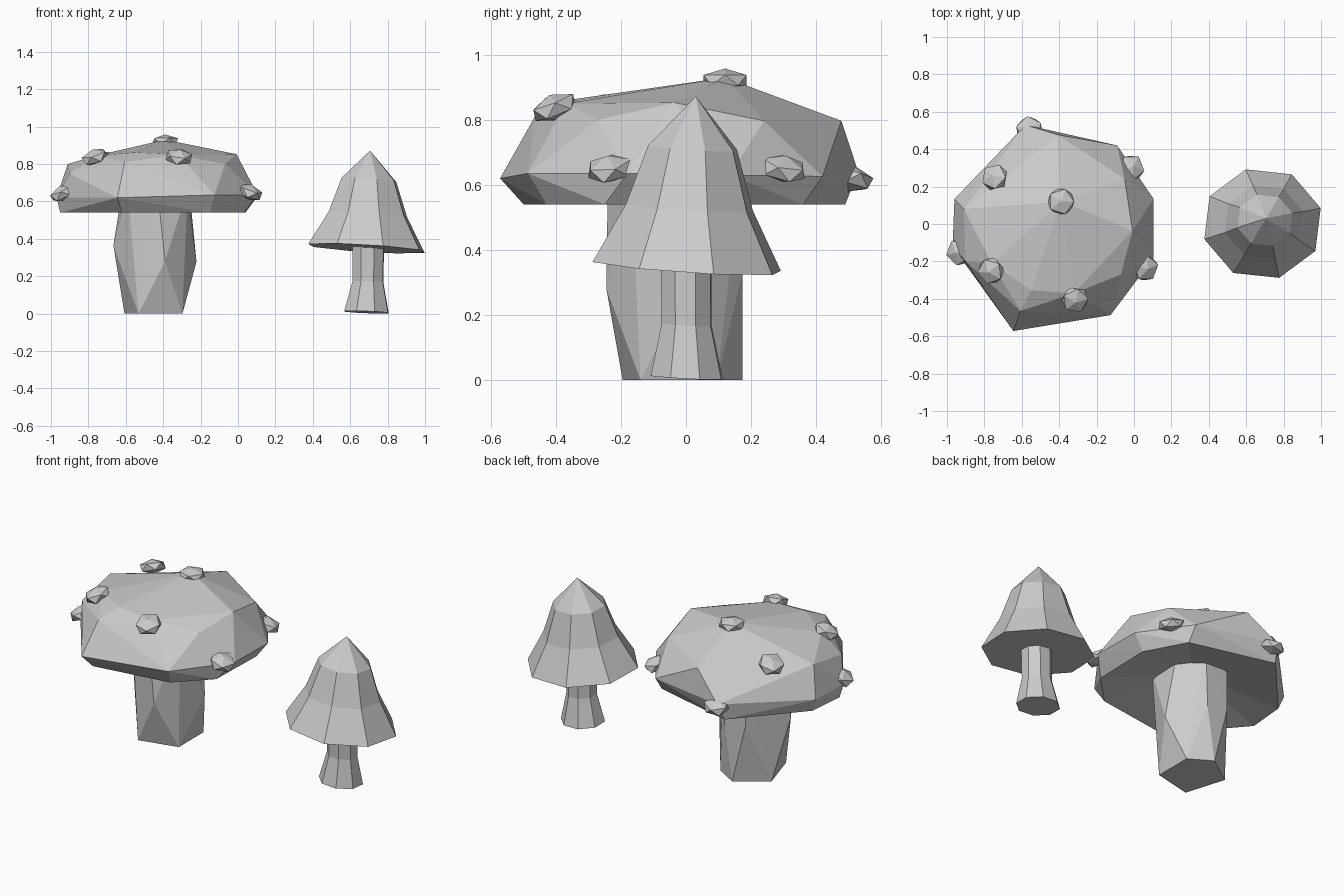
import bpy, bmesh
from math import cos, sin, pi, radians
from mathutils import Vector, Matrix

if "Cube" in bpy.data.objects:
    bpy.data.objects.remove(bpy.data.objects["Cube"])


def finish(name, bm):
    bmesh.ops.recalc_face_normals(bm, faces=bm.faces)
    me = bpy.data.meshes.new(name)
    bm.to_mesh(me)
    bm.free()
    ob = bpy.data.objects.new(name, me)
    bpy.context.collection.objects.link(ob)
    return ob


def faceted(name, pts, hollow=None):
    """Irregular faceted solid wrapped around a few corner points;
    hollow = (x, y, z) replaces the flat bottom by a fan up to that point."""
    bm = bmesh.new()
    for p in pts:
        bm.verts.new(p)
    bmesh.ops.convex_hull(bm, input=bm.verts[:])
    loose = [v for v in bm.verts if not v.link_faces]
    bmesh.ops.delete(bm, geom=loose, context='VERTS')
    if hollow:
        low = min(v.co.z for v in bm.verts) + 1e-4
        flat = [f for f in bm.faces if all(v.co.z < low for v in f.verts)]
        bmesh.ops.delete(bm, geom=flat, context='FACES')
        tip = bm.verts.new(hollow)
        for e in [e for e in bm.edges if e.is_boundary]:
            bm.faces.new((*e.verts, tip))
    return finish(name, bm)


def octagonal(name, rings, apex=None, phase=15, slope=(0, 0), stretch=(1, 1)):
    """Eight-sided loft; rings are (x, y, z, radius), slope tilts each ring."""
    bm = bmesh.new()
    loops = []
    for x, y, z, r in rings:
        loop = []
        for k in range(8):
            a = radians(phase) + k * pi / 4
            dx, dy = r * cos(a) * stretch[0], r * sin(a) * stretch[1]
            loop.append(bm.verts.new((x + dx, y + dy, z + dx * slope[0] + dy * slope[1])))
        loops.append(loop)
    for a, b in zip(loops, loops[1:]):
        for k in range(8):
            j = (k + 1) % 8
            bm.faces.new((a[k], a[j], b[j], b[k]))
    bm.faces.new(loops[0])
    if apex:
        tip = bm.verts.new(apex)
        for k in range(8):
            bm.faces.new((loops[-1][k], loops[-1][(k + 1) % 8], tip))
    else:
        bm.faces.new(loops[-1])
    return finish(name, bm)


# Large cap: hollow underside, rim and shoulder corners, peak
under = [(-.62, -.50), (-.15, -.43), (.03, -.25), (.04, .12), (-.09, .36),
         (-.60, .49), (-.93, .12), (-.95, -.11)]
rim = [(-.645, -.572, .62), (-.125, -.487, .635), (.105, -.18, .635), (.105, .134, .63),
       (-.09, .42, .626), (-.58, .53, .64), (-.96, .134, .62), (-.97, -.12, .62)]
shoulder = [(-.607, -.465, .81), (-.32, -.37, .85), (-.07, -.27, .80), (-.008, -.035, .853),
            (-.05, .24, .797), (-.41, .478, .797), (-.91, .08, .80), (-.76, -.21, .845),
            (-.90, -.2, .75), (-.55, -.355, .862)]
faceted("large_cap", [(x, y, .54) for x, y in under] + rim + shoulder + [(-.39, .12, .93)],
        hollow=(-.43, -.02, .64))

# Large stem: irregular chunky column on a five-sided foot
faceted("large_stem",
        [(x, y, 0) for x, y in [(-.532, -.195), (-.297, -.14), (-.297, .095),
                                (-.43, .174), (-.607, .05)]]
        + [(-.666, -.05, .364), (-.39, -.245, .28), (-.222, 0, .278),
           (-.38, .174, .33), (-.52, .174, .36)]
        + [(x, y, .66) for x, y in [(-.59, -.17), (-.43, -.24), (-.27, -.17),
                                    (-.26, .05), (-.37, .174), (-.52, .17), (-.62, -.02)]])

# Raised spots scattered on the large cap: position and outward tilt
spots = [(-.39, .12, .922, 0), (-.765, -.25, .838, 22), (-.315, -.405, .838, 22),
         (-.935, -.15, .645, 25), (.06, -.235, .65, 22), (-.015, .30, .65, 20),
         (-.56, .505, .62, 15), (-.745, .25, .822, 25)]
for i, (x, y, z, tilt) in enumerate(spots):
    out = Vector((x + .42, y, 0))
    axis = Vector((0, 0, 1)).cross(out)
    rot = Matrix.Rotation(radians(tilt), 4, axis) if tilt else Matrix()
    bm = bmesh.new()
    bmesh.ops.create_icosphere(bm, subdivisions=1, radius=1,
        matrix=Matrix.Translation((x, y, z)) @ rot @ Matrix.Rotation(i * .7, 4, 'Z')
        @ Matrix.Diagonal((.078, .078, .036 if i == 0 else .042, 1)))
    finish(f"cap_spot_{i + 1}", bm)

# Small pointed mushroom: slightly tilted cap and flared stem
octagonal("small_cap",
          [(.687, .002, .349, .314), (.695, .010, .53, .212), (.70, .02, .715, .148)],
          apex=(.706, .03, .872), slope=(-.06, -.065), phase=16, stretch=(1.03, .96))
octagonal("small_stem",
          [(.687, .002, .008, .124), (.695, .002, .17, .086), (.697, 0, .40, .088)],
          phase=20, slope=(-.04, -.05), stretch=(1.02, .95))
